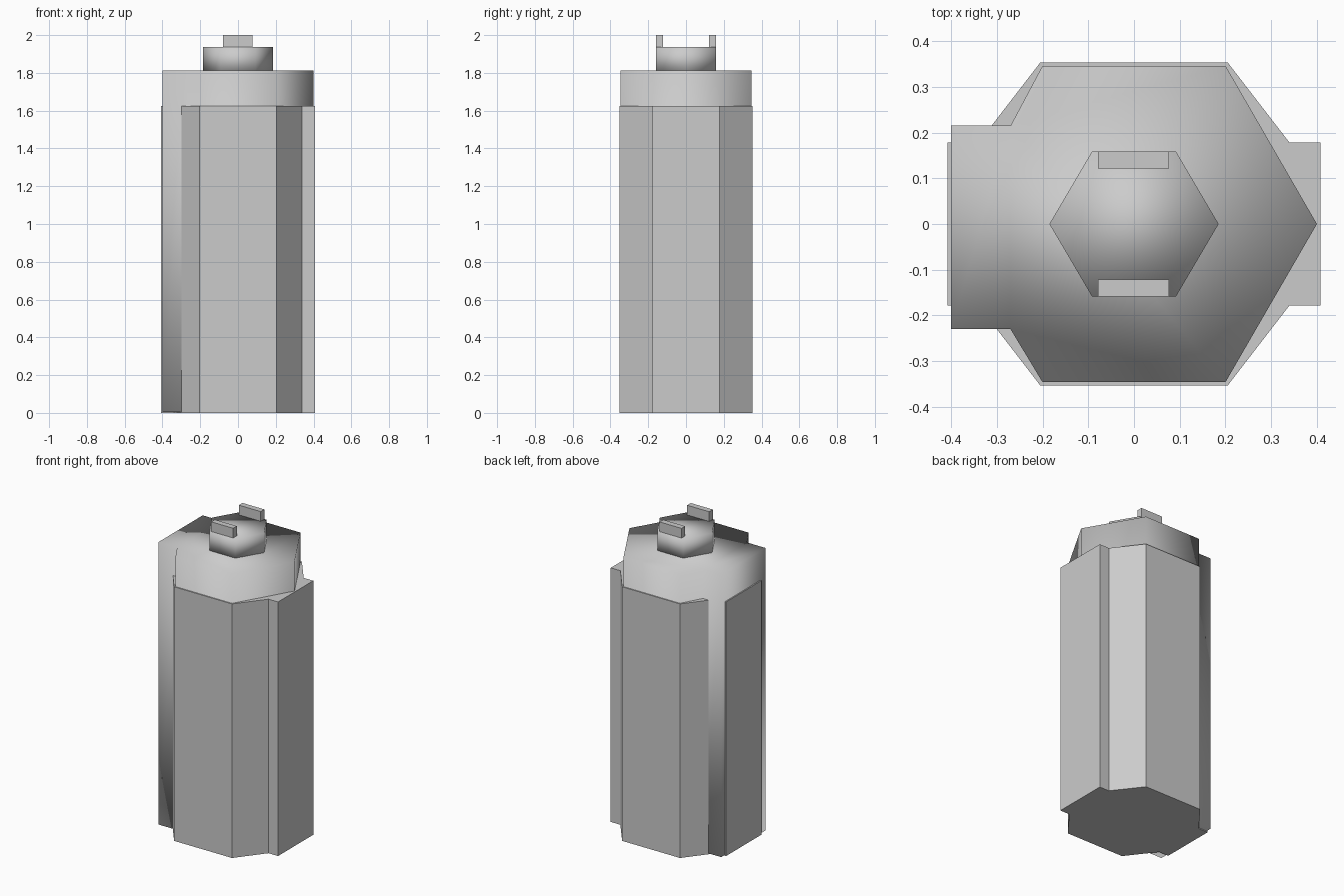
import bpy, bmesh

if "Cube" in bpy.data.objects:
    bpy.data.objects.remove(bpy.data.objects["Cube"])


def prism(name, outline, z0, z1, smooth=False):
    """Extrude a flat outline from z0 up to z1."""
    bm = bmesh.new()
    face = bm.faces.new([bm.verts.new((x, y, z0)) for x, y in outline])
    top = bmesh.ops.extrude_face_region(bm, geom=[face], use_keep_orig=True)["geom"]
    for v in top:
        if isinstance(v, bmesh.types.BMVert):
            v.co.z = z1
    bmesh.ops.recalc_face_normals(bm, faces=bm.faces)
    for f in bm.faces:
        f.smooth = smooth
    mesh = bpy.data.meshes.new(name)
    bm.to_mesh(mesh)
    bm.free()
    obj = bpy.data.objects.new(name, mesh)
    bpy.context.collection.objects.link(obj)
    return obj


def rect(x0, x1, y0, y1):
    return [(x0, y0), (x1, y0), (x1, y1), (x0, y1)]


# Outer sleeve: hexagonal shell with flat side panels
quarter = [(0.408, 0.178), (0.34, 0.178), (0.205, 0.353)]
upper = quarter + [(-x, y) for x, y in reversed(quarter)]
sleeve = upper + [(x, -y) for x, y in reversed(upper)]
prism("outer_sleeve", sleeve, 0, 1.625)

# Inner core: six sided, with a square spine on the left, rising to form the cap
core = [(0.40, 0), (0.20, 0.346), (-0.20, 0.346), (-0.27, 0.215), (-0.40, 0.215),
        (-0.40, -0.23), (-0.27, -0.23), (-0.20, -0.346), (0.20, -0.346)]
prism("core_and_cap", core, 0.005, 1.813, smooth=True)

# Hexagonal neck on the cap
neck = [(0.185, 0), (0.092, 0.158), (-0.092, 0.158),
        (-0.185, 0), (-0.092, -0.158), (0.092, -0.158)]
prism("neck", neck, 1.80, 1.938, smooth=True)

# Two upright tabs on the neck
for name, y0, y1 in (("front_tab", -0.158, -0.121), ("back_tab", 0.121, 0.158)):
    prism(name, rect(-0.079, 0.076, y0, y1), 1.92, 2.0)
